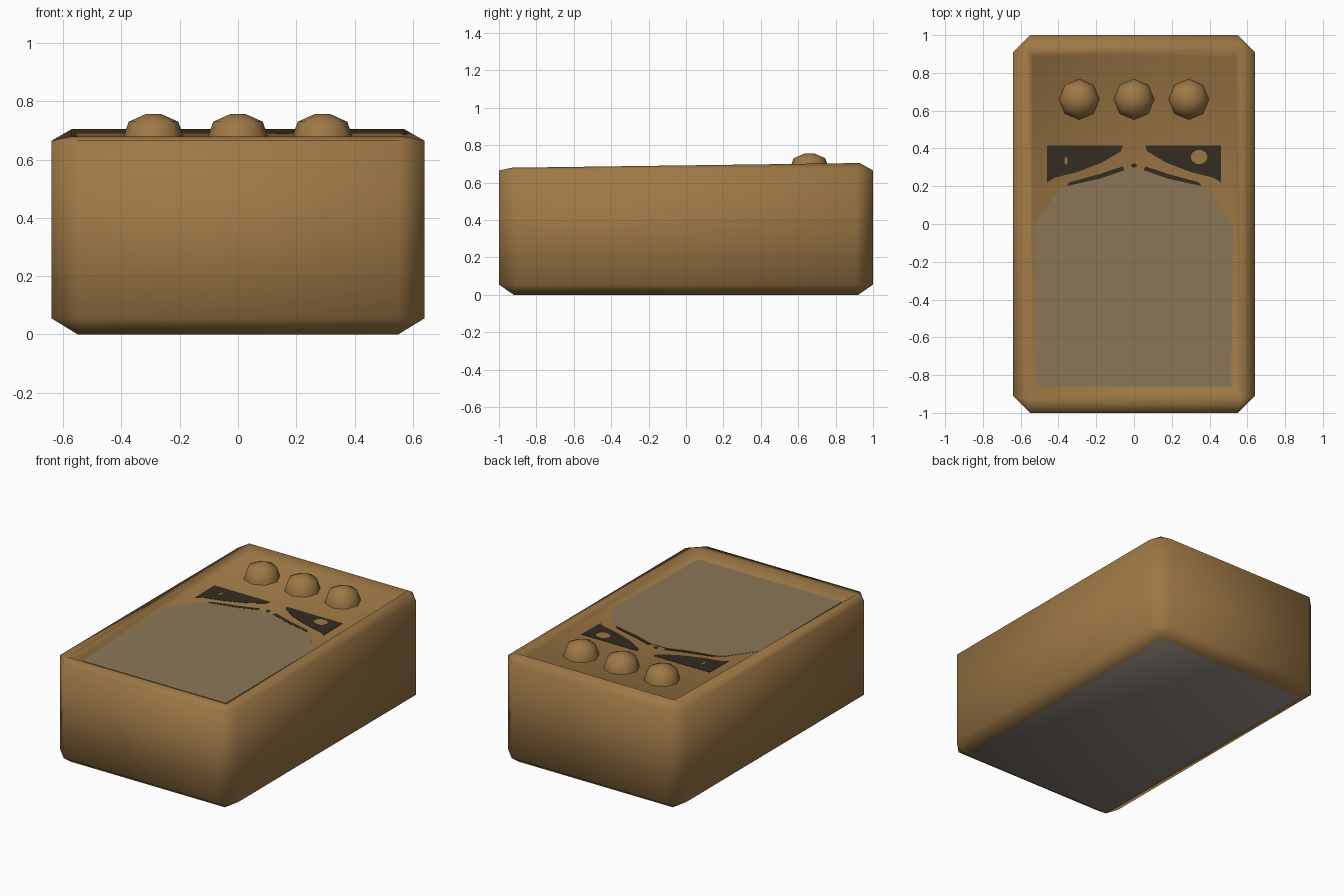
import bpy, bmesh, math

if "Cube" in bpy.data.objects:
    bpy.data.objects.remove(bpy.data.objects["Cube"])


def material(name, rgb):
    m = bpy.data.materials.new(name)
    m.diffuse_color = (*rgb, 1)
    m.use_nodes = True
    m.node_tree.nodes["Principled BSDF"].inputs["Base Color"].default_value = m.diffuse_color
    return m


BROWN = material("brown", (0.34, 0.187, 0.06))
TAN = material("grey_tan", (0.26, 0.185, 0.095))
BLACK = material("near_black", (0.035, 0.025, 0.016))
GREY = material("warm_grey", (0.27, 0.235, 0.205))


def rim_z(y):
    return 0.68 + (y + 0.92) * 0.0135


def floor_z(y):
    return rim_z(y) - 0.04


def finish(bm, name, mats, angle=None):
    bmesh.ops.remove_doubles(bm, verts=bm.verts, dist=1e-5)
    bmesh.ops.recalc_face_normals(bm, faces=bm.faces)
    me = bpy.data.meshes.new(name)
    bm.to_mesh(me)
    bm.free()
    ob = bpy.data.objects.new(name, me)
    bpy.context.collection.objects.link(ob)
    for m in mats:
        me.materials.append(m)
    if angle:
        bpy.ops.object.select_all(action='DESELECT')
        ob.select_set(True)
        bpy.context.view_layer.objects.active = ob
        bpy.ops.object.shade_smooth_by_angle(angle=math.radians(angle))
    return ob


def loft(bm, rings):
    """Join rings of verts, skipping corners that coincide."""
    for a, b in zip(rings, rings[1:]):
        n = len(a)
        for i in range(n):
            j = (i + 1) % n
            quad = []
            for v in (a[i], a[j], b[j], b[i]):
                if all((v.co - q.co).length > 1e-6 for q in quad):
                    quad.append(v)
            if len(quad) > 2:
                bm.faces.new(quad)


def ring(bm, hx, hy, cut, zfun):
    pts = [(hx - cut, -hy), (hx, -hy + cut), (hx, hy - cut), (hx - cut, hy),
           (-hx + cut, hy), (-hx, hy - cut), (-hx, -hy + cut), (-hx + cut, -hy)]
    return [bm.verts.new((x, y, zfun(y))) for x, y in pts]


# Casing: chamfered box with a sloping rim and a sunken top panel
bm = bmesh.new()
rings = [ring(bm, 0.55, 0.92, 0, lambda y: 0),
         ring(bm, 0.64, 1.0, 0.09, lambda y: 0.055),
         ring(bm, 0.64, 1.0, 0.09, lambda y: 0.665),
         ring(bm, 0.57, 0.93, 0, rim_z),
         ring(bm, 0.535, 0.885, 0, floor_z)]
loft(bm, rings)
bm.faces.new(rings[0][::2]).material_index = 1
bm.faces.new(rings[-1][::2])
finish(bm, "casing", [BROWN, GREY], 80)


# Control knobs: eight-sided domes
def knob(name, x, y):
    bm = bmesh.new()
    rs = []
    for r, z in ((0.108, floor_z(y) - 0.005), (0.103, 0.68), (0.085, 0.73), (0.025, 0.757)):
        rs.append([bm.verts.new((x + r * math.cos(k * math.pi / 4),
                                 y + r * math.sin(k * math.pi / 4), z)) for k in range(8)])
    loft(bm, rs)
    bm.faces.new(rs[0])
    bm.faces.new(rs[-1])
    finish(bm, name, [BROWN], 70)


for label, x in (("left", -0.29), ("middle", 0), ("right", 0.29)):
    knob(label + "_knob", x, 0.66)


# Thin painted plates lying on the panel
def plate(name, pts, mat, top):
    bm = bmesh.new()
    lo = [bm.verts.new((x, y, floor_z(y) - 0.001)) for x, y in pts]
    hi = [bm.verts.new((x, y, floor_z(y) + top)) for x, y in pts]
    loft(bm, [lo, hi])
    caps = [bm.faces.new(lo), bm.faces.new(hi)]
    bmesh.ops.triangulate(bm, faces=caps)
    finish(bm, name, [mat])


def disc(x, y, rx, ry):
    return [(x + rx * math.cos(a * math.pi / 5), y + ry * math.sin(a * math.pi / 5))
            for a in range(10)]


# Foot pad area with an arched top
half = [(0.515, -0.86), (0.525, 0.0), (0.4, 0.18), (0.36, 0.205), (0.2, 0.24), (0.05, 0.285)]
plate("foot_pad", half + [(-x, y) for x, y in reversed(half)], TAN, 0.002)

# Dark wings and thin arch lines, mirrored
wing = [(0.46, 0.22), (0.46, 0.415), (0.06, 0.415), (0.07, 0.385), (0.17, 0.325),
        (0.3, 0.275), (0.42, 0.245)]
line = [(0.36, 0.2), (0.34, 0.222), (0.18, 0.265), (0.06, 0.305), (0.05, 0.285), (0.18, 0.24)]
for side, s in (("left", -1), ("right", 1)):
    plate(side + "_wing", [(s * x, y) for x, y in wing], BLACK, 0.002)
    plate(side + "_arch_line", [(s * x, y) for x, y in line], BLACK, 0.003)

# Spots on the wings and at the top of the arch
plate("right_wing_spot", disc(0.345, 0.355, 0.045, 0.038), BROWN, 0.003)
plate("left_wing_spot", disc(-0.36, 0.335, 0.008, 0.02), BROWN, 0.003)
plate("arch_spot", disc(0, 0.31, 0.015, 0.012), BLACK, 0.002)
